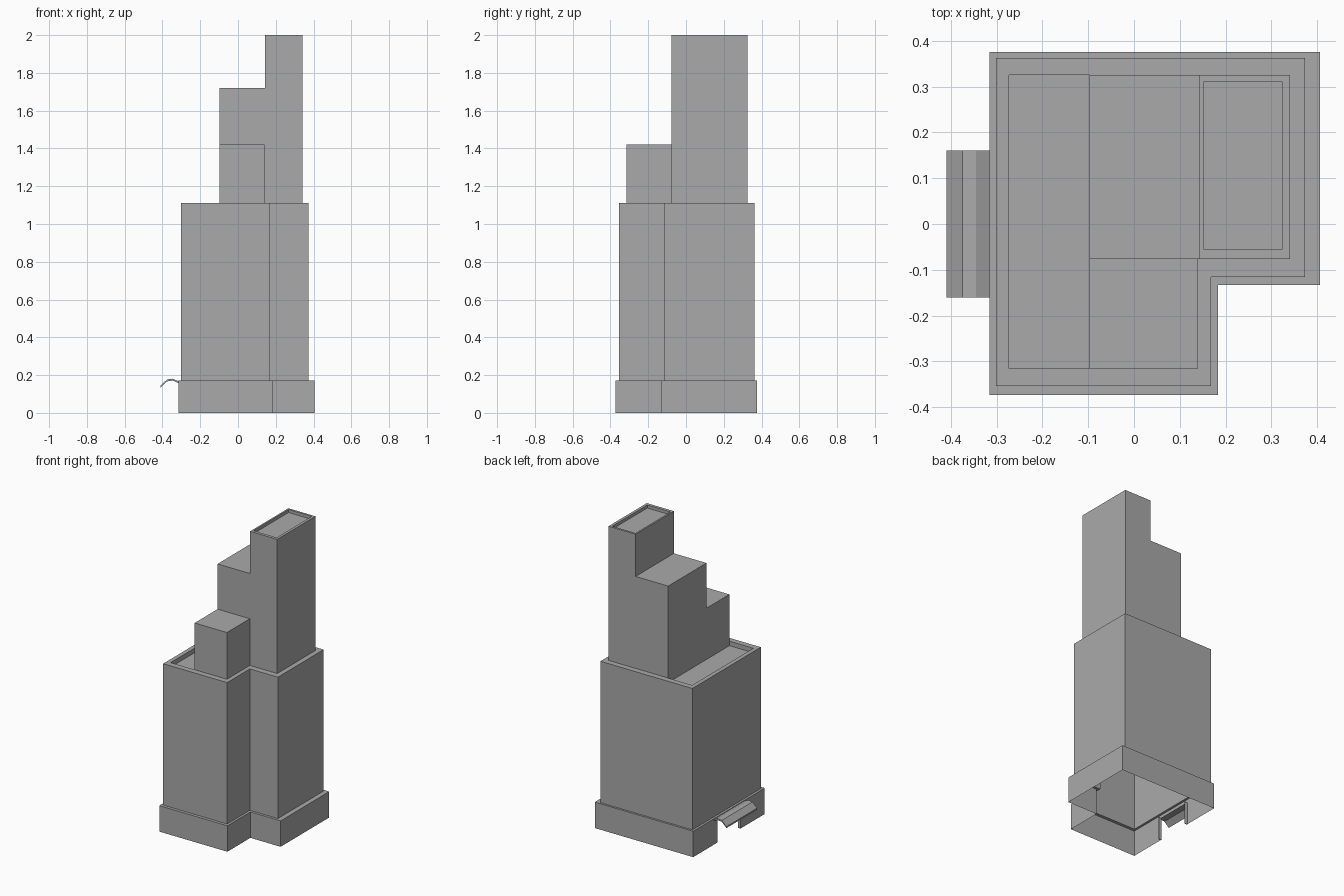
import bpy
import bmesh

cube = bpy.data.objects.get("Cube")
if cube:
    bpy.data.objects.remove(cube, do_unlink=True)

grey = bpy.data.materials.new("concrete_grey")
grey.use_nodes = True
COLOUR = (0.4, 0.4, 0.4, 1)
grey.diffuse_color = COLOUR
grey.node_tree.nodes["Principled BSDF"].inputs["Base Color"].default_value = COLOUR


def finish(name, bm):
    mesh = bpy.data.meshes.new(name)
    bm.to_mesh(mesh)
    bm.free()
    mesh.materials.append(grey)
    obj = bpy.data.objects.new(name, mesh)
    bpy.context.scene.collection.objects.link(obj)
    return obj


def l_plan(x0, x1, y0, y1, notch_x, notch_y):
    """Counter-clockwise L outline with its front right corner missing."""
    return [(x0, y0), (notch_x, y0), (notch_x, notch_y),
            (x1, notch_y), (x1, y1), (x0, y1)]


def rect(x0, x1, y0, y1):
    return [(x0, y0), (x1, y0), (x1, y1), (x0, y1)]


def shell(name, rings, cap=True):
    """Skin a stack of (outline, height) rings; the underside stays open."""
    bm = bmesh.new()
    loops = [[bm.verts.new((x, y, z)) for x, y in plan] for plan, z in rings]
    for low, high in zip(loops, loops[1:]):
        n = len(low)
        for i in range(n):
            j = (i + 1) % n
            bm.faces.new((low[i], low[j], high[j], high[i]))
    if cap:
        bm.faces.new(loops[-1])
    return finish(name, bm)


def extrude_y(name, profile, y0, y1):
    """Extrude an xz profile along y."""
    bm = bmesh.new()
    face = bm.faces.new([bm.verts.new((x, y0, z)) for x, z in profile])
    result = bmesh.ops.extrude_face_region(bm, geom=[face])
    moved = [v for v in result["geom"] if isinstance(v, bmesh.types.BMVert)]
    bmesh.ops.translate(bm, verts=moved, vec=(0, y1 - y0, 0))
    bmesh.ops.recalc_face_normals(bm, faces=bm.faces)
    return finish(name, bm)


# Outlines
base = l_plan(-0.316, 0.406, -0.374, 0.376, 0.184, -0.133)
body = l_plan(-0.301, 0.374, -0.354, 0.363, 0.168, -0.116)
roof = l_plan(-0.273, 0.341, -0.316, 0.325, 0.14, -0.076)

# Podium, cut open for the side entrance
BASE_TOP, BODY_TOP, ROOF = 0.172, 1.11, 1.08
DOOR, DOOR_TOP, JAMB = 0.12, 0.15, 0.02
podium = shell("podium", [(base, 0), (base, BASE_TOP), (body, BASE_TOP)], cap=False)
bm = bmesh.new()
bm.from_mesh(podium.data)
for co, no in (((0, DOOR, 0), (0, 1, 0)), ((0, -DOOR, 0), (0, 1, 0)),
               ((0, 0, DOOR_TOP), (0, 0, 1))):
    side = [f for f in bm.faces if f.normal.x < -0.9 or f.calc_center_median().x < -0.31]
    geom = set(side) | {e for f in side for e in f.edges} | {v for f in side for v in f.verts}
    bmesh.ops.bisect_plane(bm, geom=list(geom), plane_co=co, plane_no=no)
bm.normal_update()
door = [f for f in bm.faces if f.normal.x < -0.9
        and abs(f.calc_center_median().y) < DOOR and f.calc_center_median().z < DOOR_TOP]
bmesh.ops.delete(bm, geom=door, context="FACES")
bm.to_mesh(podium.data)
bm.free()

# Entrance jambs
for side, y in (("back", DOOR), ("front", -DOOR)):
    extrude_y(side + "_door_jamb",
              [(-0.316, 0), (-0.316 + JAMB, 0), (-0.316 + JAMB, DOOR_TOP), (-0.316, DOOR_TOP)],
              y, y + (0.004 if y > 0 else -0.004))

# Main body with a sunken roof behind a parapet
shell("main_body", [(body, BASE_TOP), (body, BODY_TOP), (roof, BODY_TOP), (roof, ROOF)])

# Stepped upper storeys
front_block = rect(-0.097, 0.14, -0.316, -0.076)
shell("front_block", [(front_block, ROOF), (front_block, 1.42)])
middle_block = rect(-0.097, 0.142, -0.076, 0.325)
shell("middle_block", [(middle_block, ROOF), (middle_block, 1.72)])
tower = rect(0.142, 0.341, -0.076, 0.325)
tower_roof = rect(0.153, 0.323, -0.056, 0.311)
shell("top_tower", [(tower, ROOF), (tower, 2.0), (tower_roof, 2.0), (tower_roof, 1.98)])

# Curved entrance canopy
curve = [(-0.316, 0.168), (-0.345, 0.181), (-0.375, 0.177), (-0.409, 0.145)]
under = [(x, z - 0.01) for x, z in reversed(curve)]
extrude_y("entrance_canopy", curve + under, -0.161, 0.16)
